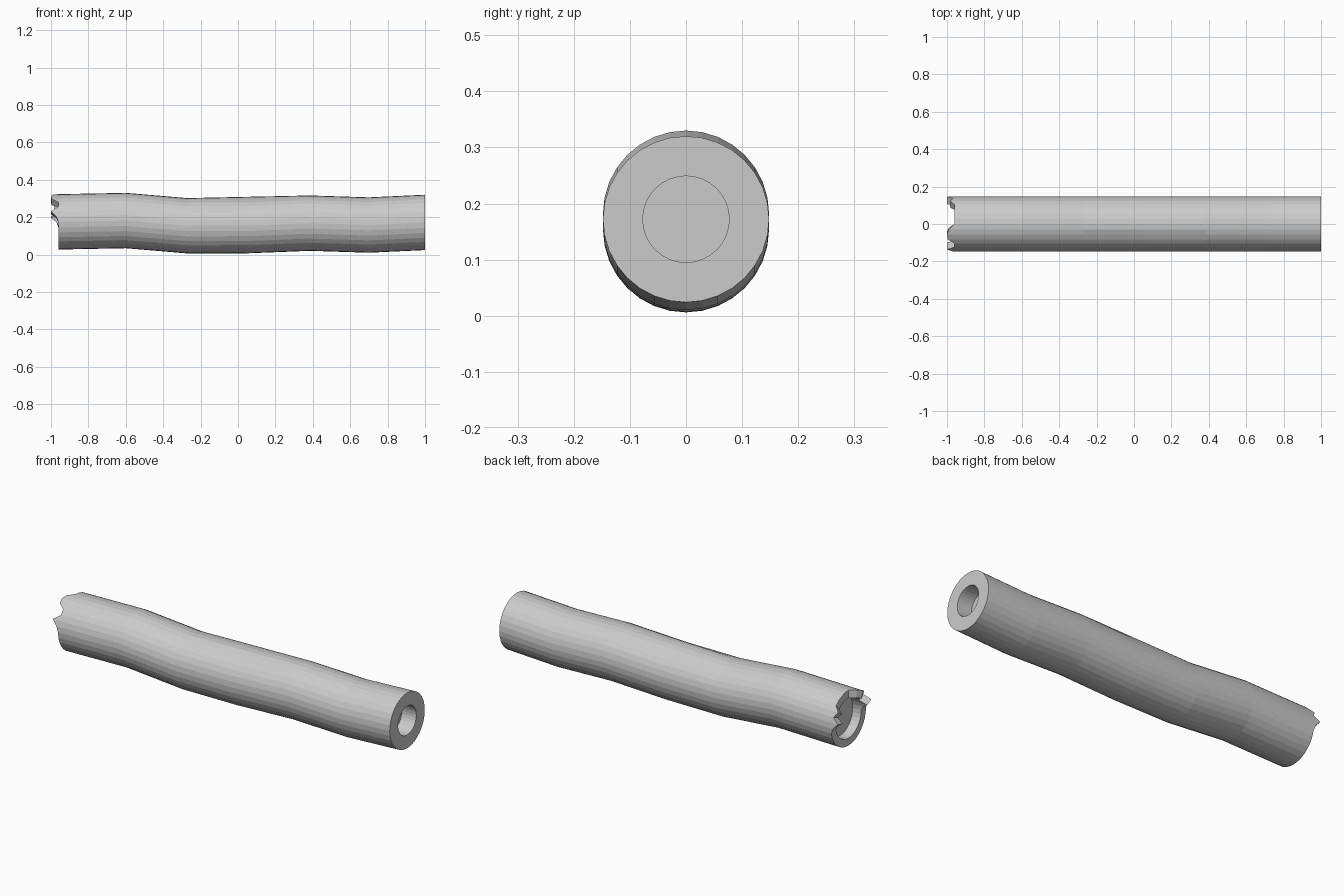
import bpy, bmesh, math

if "Cube" in bpy.data.objects:
    bpy.data.objects.remove(bpy.data.objects["Cube"])

SIDES, R = 32, 0.148
# bend of the log: x position and centre height of each section
SECTIONS = [(-0.96, 0.175), (-0.60, 0.182), (-0.27, 0.154), (0.055, 0.155),
            (0.385, 0.168), (0.70, 0.158), (1.0, 0.172)]
# splinters on the broken end: side index -> length (0 is +y, 8 is the top)
TEETH = {0: 0.012, 1: 0.04, 2: 0.008, 3: 0.025, 9: 0.03, 10: 0.04, 11: 0.036,
         14: 0.04, 15: 0.012}

bm = bmesh.new()


def ring(x, z, r, teeth=None, bump=False):
    verts = []
    for k in range(SIDES):
        a = 2 * math.pi * k / SIDES
        dx = teeth.get(k, 0) if teeth else 0
        dz = 0.006 if bump and 5 <= k <= 9 else 0
        verts.append(bm.verts.new((x - dx, r * math.cos(a), z + r * math.sin(a) + dz)))
    return verts


def bridge(a, b):
    for k in range(SIDES):
        n = (k + 1) % SIDES
        bm.faces.new((a[k], a[n], b[n], b[k]))


# hollow at the broken end, bark, then hollow at the sawn end
x0, z0 = SECTIONS[0]
x1, z1 = SECTIONS[-1]
rings = [ring(x0 + 0.05, z0, 0.108), ring(x0, z0, 0.108, TEETH), ring(x0, z0, R, TEETH)]
# clean ring behind the splinters keeps the bark straight
rings.append(ring(x0 + 0.002, z0, R))
for i, (x, z) in enumerate(SECTIONS[1:], 1):
    rings.append(ring(x, z, R, bump=(i == 3)))
rings += [ring(x1, z1, 0.077), ring(x1 - 0.085, z1, 0.077)]
for a, b in zip(rings, rings[1:]):
    bridge(a, b)
bm.faces.new(rings[0])
bm.faces.new(rings[-1])
bmesh.ops.recalc_face_normals(bm, faces=bm.faces)

mesh = bpy.data.meshes.new("hollow_log")
bm.to_mesh(mesh)
bm.free()
log = bpy.data.objects.new("hollow_log", mesh)
bpy.context.collection.objects.link(log)
